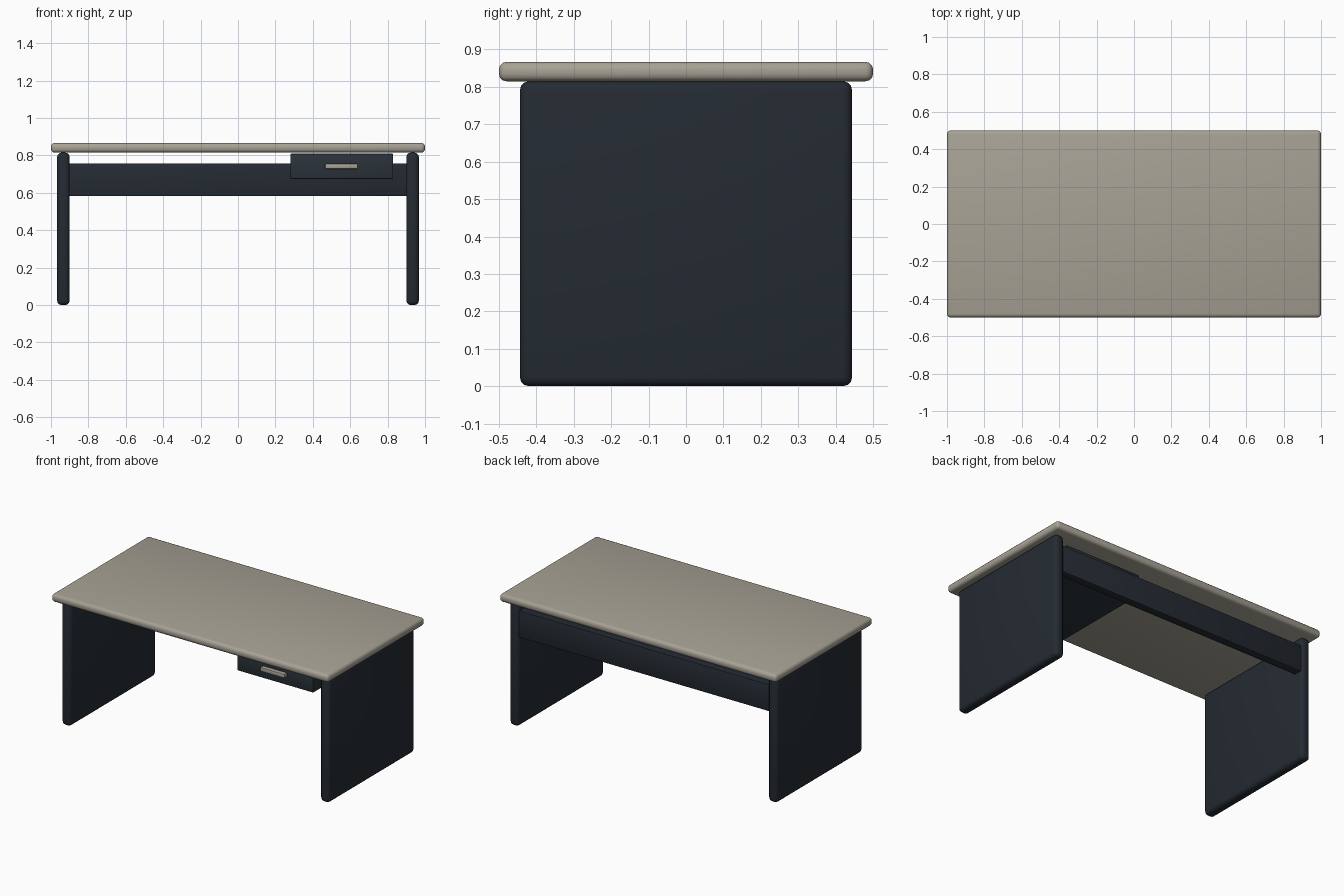
import bpy, math

if "Cube" in bpy.data.objects:
    bpy.data.objects.remove(bpy.data.objects["Cube"])


def material(name, rgb):
    m = bpy.data.materials.new(name)
    m.diffuse_color = (*rgb, 1)
    m.use_nodes = True
    m.node_tree.nodes["Principled BSDF"].inputs["Base Color"].default_value = m.diffuse_color
    return m


TAUPE = material("taupe_laminate", (0.39, 0.36, 0.30))
NAVY = material("dark_slate", (0.018, 0.024, 0.033))
SLATE = material("drawer_slate", (0.023, 0.032, 0.042))


def box(name, x, y, z, mat, bevel, segments=3):
    """Rounded box given its (min, max) range on each axis."""
    spans = (x, y, z)
    bpy.ops.mesh.primitive_cube_add(size=1, location=[(a + b) / 2 for a, b in spans])
    ob = bpy.context.object
    ob.name = name
    ob.scale = [b - a for a, b in spans]
    bpy.ops.object.transform_apply(location=False, rotation=False, scale=True)
    ob.data.materials.append(mat)
    mod = ob.modifiers.new("rounding", 'BEVEL')
    mod.width = bevel
    mod.segments = segments
    bpy.ops.object.modifier_apply(modifier=mod.name)
    bpy.ops.object.shade_smooth_by_angle(angle=math.radians(35))
    return ob


# Table top
box("table_top", (-1, 1), (-0.5, 0.5), (0.815, 0.867), TAUPE, 0.02)

# Slab legs, one at each end
for side, name in ((-1, "left_leg"), (1, "right_leg")):
    xs = sorted((side * 0.90, side * 0.967))
    box(name, xs, (-0.444, 0.444), (0, 0.815), NAVY, 0.024)

# Modesty panel between the legs at the back
box("back_panel", (-0.925, 0.925), (0.38, 0.432), (0.583, 0.757), NAVY, 0.003, 2)

# Drawer under the top, with its pull
box("drawer", (0.28, 0.83), (-0.41, 0.38), (0.675, 0.81), SLATE, 0.006, 2)
box("drawer_handle", (0.465, 0.64), (-0.436, -0.405), (0.728, 0.756), TAUPE, 0.006, 2)
